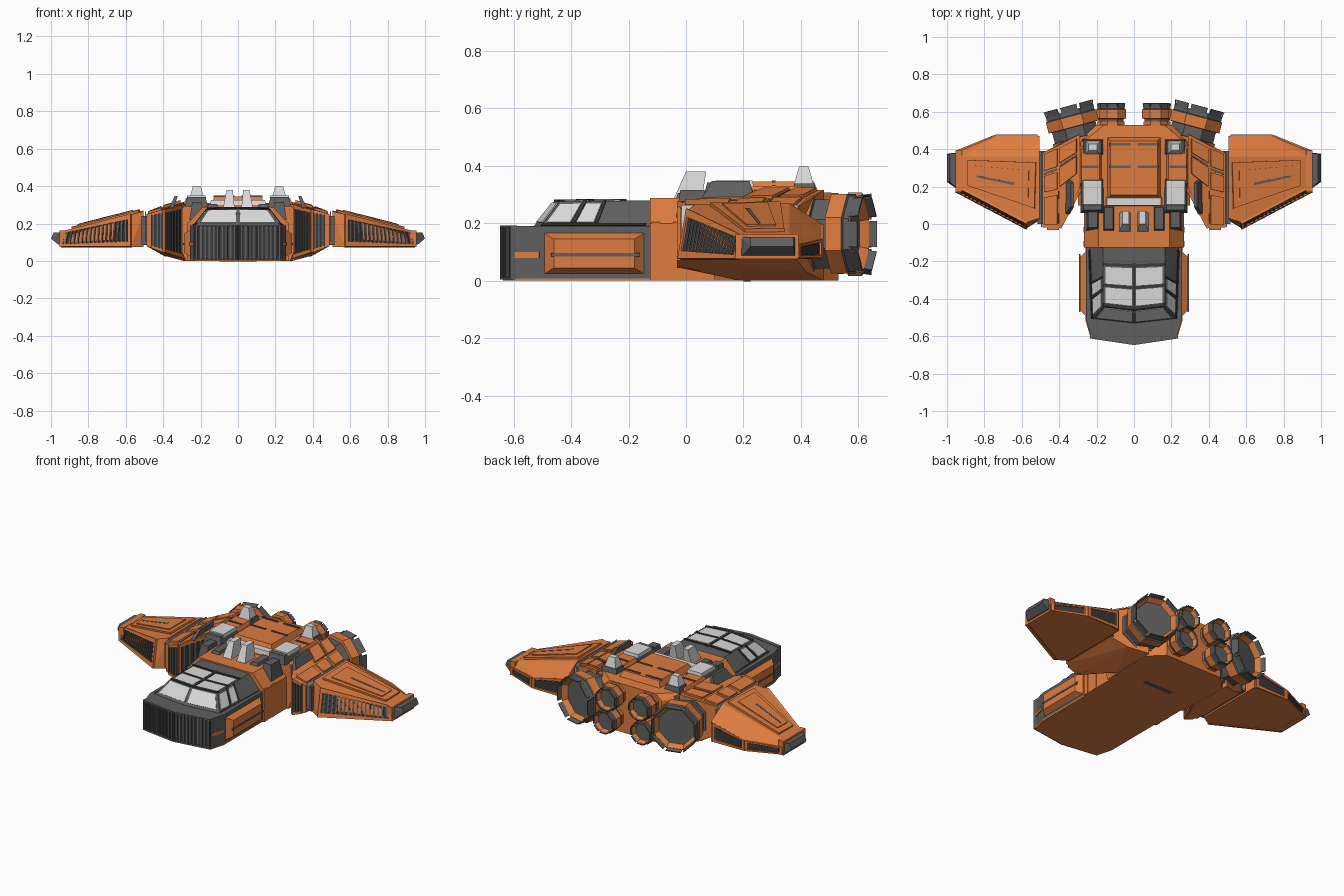
import bpy, bmesh, math
from mathutils import Vector

if "Cube" in bpy.data.objects:
    bpy.data.objects.remove(bpy.data.objects["Cube"])

def material(name, rgb):
    m = bpy.data.materials.new(name)
    m.diffuse_color = (*rgb, 1)
    m.use_nodes = True
    m.node_tree.nodes["Principled BSDF"].inputs["Base Color"].default_value = m.diffuse_color
    return m

ORANGE = material("orange paint", (0.73, 0.2, 0.05))
GREY = material("dark grey metal", (0.115, 0.115, 0.115))
BLACK = material("grille black", (0.04, 0.04, 0.042))
LIGHT = material("pale grey", (0.7, 0.7, 0.7))

def finish(name, bm, mats, mirror):
    bmesh.ops.recalc_face_normals(bm, faces=bm.faces)
    me = bpy.data.meshes.new(name)
    bm.to_mesh(me)
    bm.free()
    for m in mats:
        me.materials.append(m)
    ob = bpy.data.objects.new(name, me)
    bpy.context.collection.objects.link(ob)
    if mirror:
        ob.modifiers.new("mirror", 'MIRROR').use_mirror_merge = False
    return ob

def solid(name, pts, mat, mirror=True, sym=False):
    """Convex faceted block around the points."""
    bm = bmesh.new()
    for p in pts:
        bm.verts.new(p)
        if sym and p[0] > 0:
            bm.verts.new((-p[0], p[1], p[2]))
    bmesh.ops.convex_hull(bm, input=bm.verts[:])
    bmesh.ops.delete(bm, geom=[v for v in bm.verts if not v.link_faces], context='VERTS')
    bmesh.ops.dissolve_limit(bm, angle_limit=0.01, verts=bm.verts[:], edges=bm.edges[:])
    return finish(name, bm, [mat], mirror)

def box(name, x, y, z, mat, mirror=True, inset=0.0):
    """Block from ranges, its top shrunk by inset."""
    pts = [(a, b, z[0]) for a in x for b in y]
    pts += [(a, b, z[1]) for a in (x[0] + inset, x[1] - inset) for b in (y[0] + inset, y[1] - inset)]
    return solid(name, pts, mat, mirror)

def plates(name, quad, cells, mat, t=0.004, mirror=True):
    """Thin plates lying in a quad; cells are (u0, u1, v0, v1)."""
    a, b, c, d = map(Vector, quad)
    n = (c - a).cross(d - b).normalized() * t
    at = lambda u, v: (a.lerp(b, u)).lerp(d.lerp(c, u), v)
    bm = bmesh.new()
    for u0, u1, v0, v1 in cells:
        q = [at(u0, v0), at(u1, v0), at(u1, v1), at(u0, v1)]
        lo = [bm.verts.new(p - n) for p in q]
        hi = [bm.verts.new(p + n) for p in q]
        bm.faces.new(lo)
        bm.faces.new(hi)
        for i in range(4):
            j = (i + 1) % 4
            bm.faces.new((lo[i], lo[j], hi[j], hi[i]))
    return finish(name, bm, [mat], mirror)

def border(w, h):
    return [(0, 1, 0, h), (0, 1, 1 - h, 1), (0, w, h, 1 - h), (1 - w, 1, h, 1 - h)]

def grille(name, quad, n, w=0.04, h=0.08, rim=ORANGE):
    plates(name + "_back", quad, [(w, 1 - w, h, 1 - h)], BLACK, 0.003)
    s = (1 - 2 * w) / n
    plates(name + "_ribs", quad, [(w + s * (i + .3), w + s * (i + .7), h, 1 - h) for i in range(n)], GREY, 0.009)
    plates(name + "_rim", quad, border(w, h), rim, 0.012)

def nozzle(name, exit_c, yaw, prof, mats):
    """Eight-sided lathe; prof rows are (distance along axis, radius, material)."""
    d = Vector((math.sin(yaw), math.cos(yaw), 0))
    s = Vector((math.cos(yaw), -math.sin(yaw), 0))
    up, c = Vector((0, 0, 1)), Vector(exit_c)
    bm = bmesh.new()
    rings = []
    for dist, r, _ in prof:
        rings.append([bm.verts.new(c + d * dist + s * r * math.cos(a) + up * r * math.sin(a))
                      for a in [math.pi * (i + .5) / 4 for i in range(8)]])
    for k in range(len(prof) - 1):
        for i in range(8):
            j = (i + 1) % 8
            f = bm.faces.new((rings[k][i], rings[k][j], rings[k + 1][j], rings[k + 1][i]))
            f.material_index = prof[k + 1][2]
    bm.faces.new(rings[0])
    bm.faces.new(rings[-1]).material_index = prof[-1][2]
    finish(name, bm, mats, True)
    # separate petals round the exit
    R = prof[-3][1]
    for i in range(8):
        a0, a1 = math.pi * (i - .42) / 4, math.pi * (i + .42) / 4
        q = [c + d * y + (s * math.cos(a) + up * math.sin(a)) * R * k
             for a, y, k in ((a0, -R * .1, 1), (a1, -R * .1, 1), (a1, R * .2, 1.05), (a0, R * .2, 1.05))]
        plates(f"{name}_petal_{i}", q, [(0, 1, 0, 1)], GREY, 0.003)

# cockpit body with pointed nose and painted underside
solid("cockpit_body", [(x, y, z) for z in (0.004, .19) for x, y in ((0, -.635), (.23, -.6), (.257, -.51), (.257, -.1))],
      GREY, False, True)
solid("cockpit_belly", [(x, y, z) for z in (0, .008) for x, y in ((0, -.637), (.231, -.602), (.258, -.51), (.258, -.1))],
      ORANGE, False, True)
nose = [(0, -.635, .004), (.235, -.6, .004), (.235, -.6, .193), (0, -.635, .193)]
grille("nose_grille", nose, 10, .02, .05, GREY)
cheek = [(.232, -.595, 0), (.257, -.51, 0), (.257, -.51, .19), (.232, -.595, .19)]
plates("cheek_stripe", cheek, [(0, 1, .42, .53)], ORANGE)

# canopy with window panes
lf, lc, lb = (.225, -.505, .19), (0, -.53, .19), (.24, -.1, .19)
tf, tc, tb = (.165, -.44, .275), (0, -.46, .277), (.165, -.1, .28)
solid("canopy", [lf, lc, lb, tf, tc, tb], GREY, False, True)
plates("windscreen", [lc, lf, tf, tc], [(.05, .92, .14, .92)], LIGHT)
side = [lf, lb, tb, tf]
plates("side_windows", side, [(.03, .235, .14, .88), (.29, .44, .14, .88)], LIGHT)
roof = [tc, tf, tb, (0, -.1, .28)]
plates("roof_windows", roof, [(.07, .93, .06, .3), (.07, .93, .36, .62)], LIGHT)
plates("canopy_frames", roof, [(0, .05, 0, .7), (.05, 1, 0, .05), (.05, 1, .31, .35), (.05, 1, .64, .68)], BLACK, .006)
plates("canopy_base_frame", side, [(0, .9, 0, .08), (.245, .28, .1, 1), (.45, .48, .1, 1)], BLACK, .006)

# orange side pods on the cockpit
solid("side_pod", [(.25, y, z) for y in (-.5, -.14) for z in (.02, .17)] +
      [(.29, y, z) for y in (-.46, -.18) for z in (.045, .145)], ORANGE)
box("side_pod_stripe", (.286, .293), (-.47, -.16), (.085, .097), GREY)

# neck joining cockpit and hull
solid("neck", [(x, y, z) for y in (-.125, .14) for x, z in ((.268, 0), (.268, .2), (.19, .288))], ORANGE, False, True)
for i, y in enumerate((-.105, -.03)):
    box(f"neck_rib_{i}", (.255, .27), (y - .015, y + .015), (0, .205), ORANGE)
box("neck_vent", (.18, .26), (-.035, .08), (.22, .315), GREY, inset=.015)
box("neck_roof_block", (.1, .17), (-.04, .1), (.27, .305), GREY, inset=.012)
solid("roof_fin", [(x, y, z) for x0, x1, y0, y1, z in ((.018, .08, -.045, .055, .28), (.028, .062, 0, .07, .38))
                   for x in (x0, x1) for y in (y0, y1)], LIGHT)

# central hull
solid("central_hull", [(x, y, z) for x, y, z in (
    (.28, .1, 0), (.3, .1, .05), (.3, .1, .28), (.27, .1, .305), (.29, .44, 0), (.3, .44, .06), (.3, .44, .28),
    (.27, .44, .31), (.2, .53, .0), (.2, .53, .27), (.16, .53, .305))], ORANGE, False, True)
box("roof_ridge", (-.15, .15), (.13, .47), (.29, .345), ORANGE, False, inset=.025)
box("roof_shoulder", (.165, .3), (.2, .42), (.29, .33), ORANGE, inset=.02)
box("roof_strip", (-.15, .15), (.095, .145), (.3, .325), LIGHT, False, inset=.005)
box("roof_pad", (.16, .285), (.06, .245), (.29, .342), GREY, inset=.014)
box("roof_pad_top", (.17, .275), (.1, .235), (.33, .349), LIGHT, inset=.003)
box("rear_fin_base", (.165, .275), (.37, .455), (.3, .338), GREY, inset=.008)
box("rear_fin", (.18, .26), (.375, .445), (.33, .397), LIGHT, inset=.018)
box("roof_slit", (.02, .13), (.42, .432), (.34, .349), GREY)
box("roof_slit_front", (.02, .13), (.3, .312), (.34, .349), GREY)
box("roof_slit_side", (.19, .28), (.3, .312), (.325, .334), GREY)
solid("shoulder_fin", [(.345, .05, .28), (.37, .05, .28), (.345, .24, .29), (.37, .24, .28),
                       (.322, .09, .347), (.338, .09, .347), (.322, .22, .347), (.338, .22, .347)], GREY)
box("belly_slot", (-.1, .1), (.2, .225), (-.002, .004), GREY, False)

# nacelles with forward intakes
solid("nacelle", [(.49, -.02, .08), (.49, -.02, .25), (.4, -.02, .045), (.4, -.02, .275), (.29, .19, 0), (.29, .19, .315),
                  (.49, .38, .08), (.49, .38, .25), (.4, .42, .03), (.4, .42, .285), (.29, .48, 0), (.29, .48, .315)], ORANGE)
grille("intake_inner", [(.29, .19, .01), (.4, -.02, .045), (.4, -.02, .275), (.29, .19, .305)], 6, .05, .08)
grille("intake_front", [(.4, -.02, .045), (.465, -.02, .07), (.465, -.02, .257), (.4, -.02, .275)], 3, .05, .08)
top = [(.4, -.02, .275), (.49, -.02, .25), (.49, .38, .25), (.4, .42, .285)]
plates("nacelle_top_panels", top, [(.1, .85, .04, .4), (.1, .85, .47, .68), (.1, .85, .75, .97)], ORANGE, .012)
plates("nacelle_top_stripes", top, [(.02, .07, .05, .45), (.1, .9, .7, .73)], GREY)
slope = [(.3, .19, .314), (.4, .1, .279), (.4, .42, .286), (.3, .47, .314)]
plates("shoulder_panels", slope, [(.05, .95, .3, .62), (.05, .95, .7, .95)], ORANGE, .013)
plates("shoulder_stripes", slope, [(.05, .95, .64, .67)], GREY, .006)

# wing mounts
box("wing_mount", (.475, .515), (.0, .39), (.085, .24), GREY)
box("wing_mount_seal", (.491, .497), (-.015, .39), (.1, .264), LIGHT)

# wings
A, B, C, D = (.57, .01, .25), (.93, .2, .158), (.93, .36, .16), (.505, .36, .27)
solid("wing", [(.505, .02, .075), (.57, -.02, .075), (.95, .18, .075), (.95, .385, .08), (.74, .47, .08), (.505, .47, .075),
               (.505, .03, .265), A, B, C, D, (.505, .47, .2), (.74, .47, .145), (.945, .385, .125)], ORANGE)
grille("wing_intake", [(.57, -.02, .075), (.95, .18, .075), B, A], 16, .04, .16)
deck = [(.515, .04, .264), B, C, D]
plates("wing_deck_panel", deck, [(.04, .9, .12, .9)], ORANGE, .012)
plates("wing_deck_step", deck, [(.12, .82, .22, .75)], ORANGE, .018)
plates("wing_deck_stripe", deck, [(.3, .78, .44, .49)], GREY, .0195)
for nm, q in (("inner", [(.515, .47, .078), (.74, .47, .08), (.74, .47, .145), (.515, .47, .197)]),
              ("outer", [(.74, .47, .08), (.945, .387, .08), (.945, .387, .125), (.74, .47, .145)])):
    plates("wing_rear_window_" + nm, q, [(.1, .9, .18, .8)], BLACK)
    plates("wing_rear_rim_" + nm, q, border(.08, .15), ORANGE, .008)

# wing tips
solid("wing_tip", [(.94, .185, .085), (.94, .185, .152), (.94, .38, .085), (.94, .38, .152),
                   (1, .225, .12), (.985, .225, .152), (1, .375, .12), (.985, .375, .152), (.965, .2, .09), (.965, .38, .09)], GREY)
solid("wing_tip_collar", [(x, y, z) for x in (.92, .955) for y, z in ((.172, .075), (.172, .163), (.392, .075), (.392, .163))], ORANGE)

# engines: one large and two small per side
nozzle("large_engine", (.345, .605, .163), math.radians(15),
       [(-.26, .115, 0), (-.2, .14, 0), (-.15, .143, 0), (-.148, .13, 1), (-.09, .13, 1), (-.088, .15, 0),
        (-.03, .15, 0), (-.025, .142, 1), (-.005, .142, 1), (.0, .134, 0), (-.03, .115, 0), (-.031, .112, 1)],
       [ORANGE, GREY])
for nm, x, z in (("upper", .115, .235), ("lower", .13, .088)):
    nozzle(nm + "_engine", (x, .632, z), 0,
           [(-.13, .07, 0), (-.085, .07, 0), (-.083, .064, 1), (-.07, .064, 1), (-.068, .078, 0), (-.02, .078, 0),
            (-.015, .07, 1), (.0, .07, 1), (.002, .066, 0), (-.02, .056, 0), (-.021, .054, 1)], [ORANGE, GREY])
